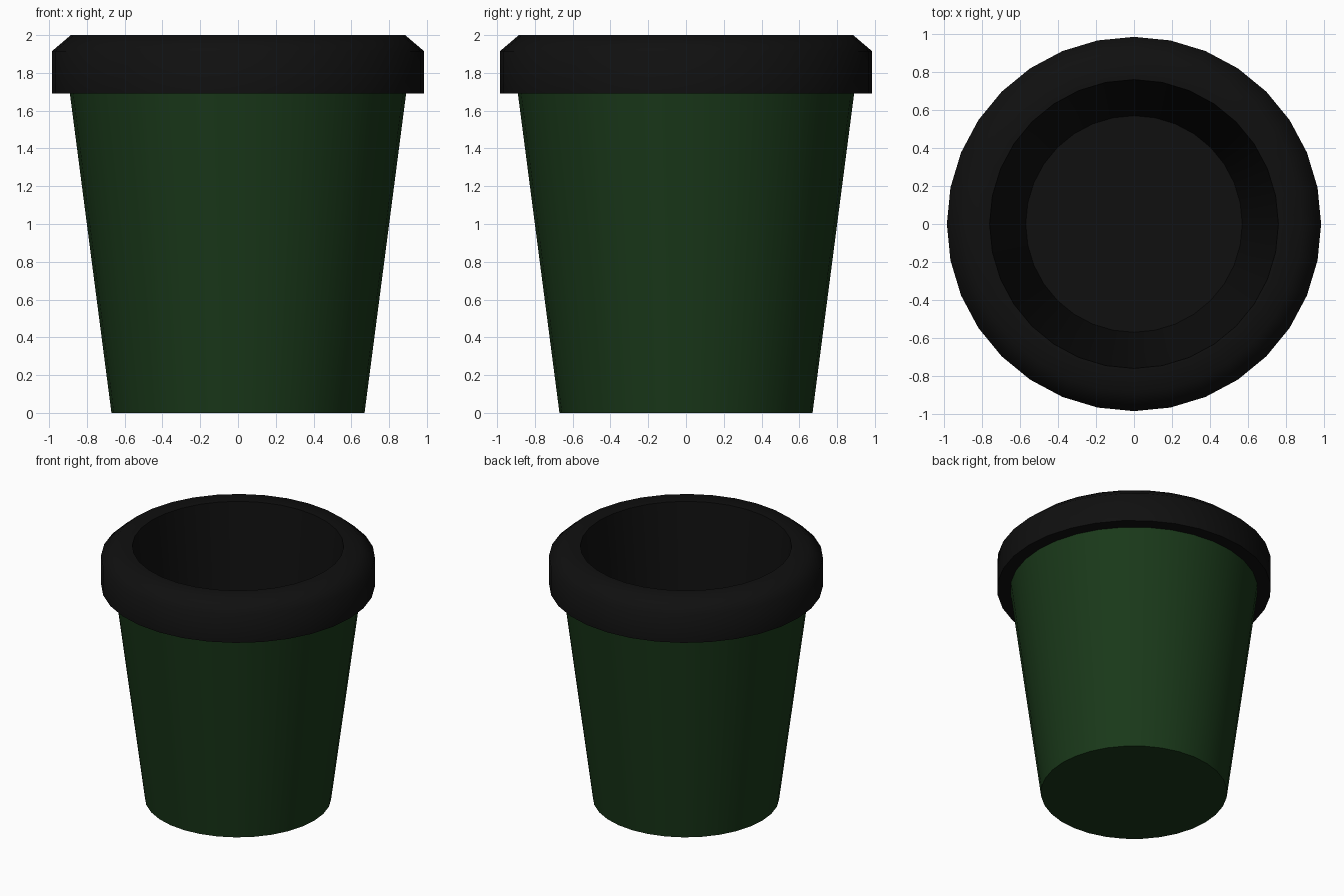
import bpy, bmesh, math

if "Cube" in bpy.data.objects:
    bpy.data.objects.remove(bpy.data.objects["Cube"])

SIDES = 32


def material(name, rgb):
    m = bpy.data.materials.new(name)
    m.diffuse_color = (*rgb, 1)
    m.use_nodes = True
    m.node_tree.nodes["Principled BSDF"].inputs["Base Color"].default_value = m.diffuse_color
    return m


def lathe(name, profile, mat, cap_start=False, cap_end=False):
    """Revolve (radius, z) points around z; profile runs outside-upward."""
    bm = bmesh.new()
    rings = []
    for r, z in profile:
        rings.append([bm.verts.new((r * math.cos(2 * math.pi * i / SIDES),
                                    r * math.sin(2 * math.pi * i / SIDES), z))
                      for i in range(SIDES)])
    for a, b in zip(rings, rings[1:]):
        for i in range(SIDES):
            j = (i + 1) % SIDES
            bm.faces.new((a[i], a[j], b[j], b[i]))
    if cap_start:
        bm.faces.new(rings[0][::-1])
    if cap_end:
        bm.faces.new(rings[-1])
    mesh = bpy.data.meshes.new(name)
    bm.to_mesh(mesh)
    bm.free()
    mesh.materials.append(mat)
    ob = bpy.data.objects.new(name, mesh)
    bpy.context.collection.objects.link(ob)
    bpy.ops.object.select_all(action='DESELECT')
    ob.select_set(True)
    bpy.context.view_layer.objects.active = ob
    bpy.ops.object.shade_smooth_by_angle(angle=math.radians(50))
    return ob


green = material("dark_green", (0.01, 0.04, 0.01))
black = material("black", (0.005, 0.005, 0.005))

# Tapered outer wall with closed base
lathe("pot_body", [(0.67, 0), (0.89, 1.69)], green, cap_start=True)

# Overhanging chamfered rim, continuing into the inner wall and floor
lathe("rim_and_lining",
      [(0.89, 1.69), (0.985, 1.69), (0.985, 1.915), (0.885, 2.0),
       (0.76, 2.0), (0.57, 0.13)], black, cap_end=True)
